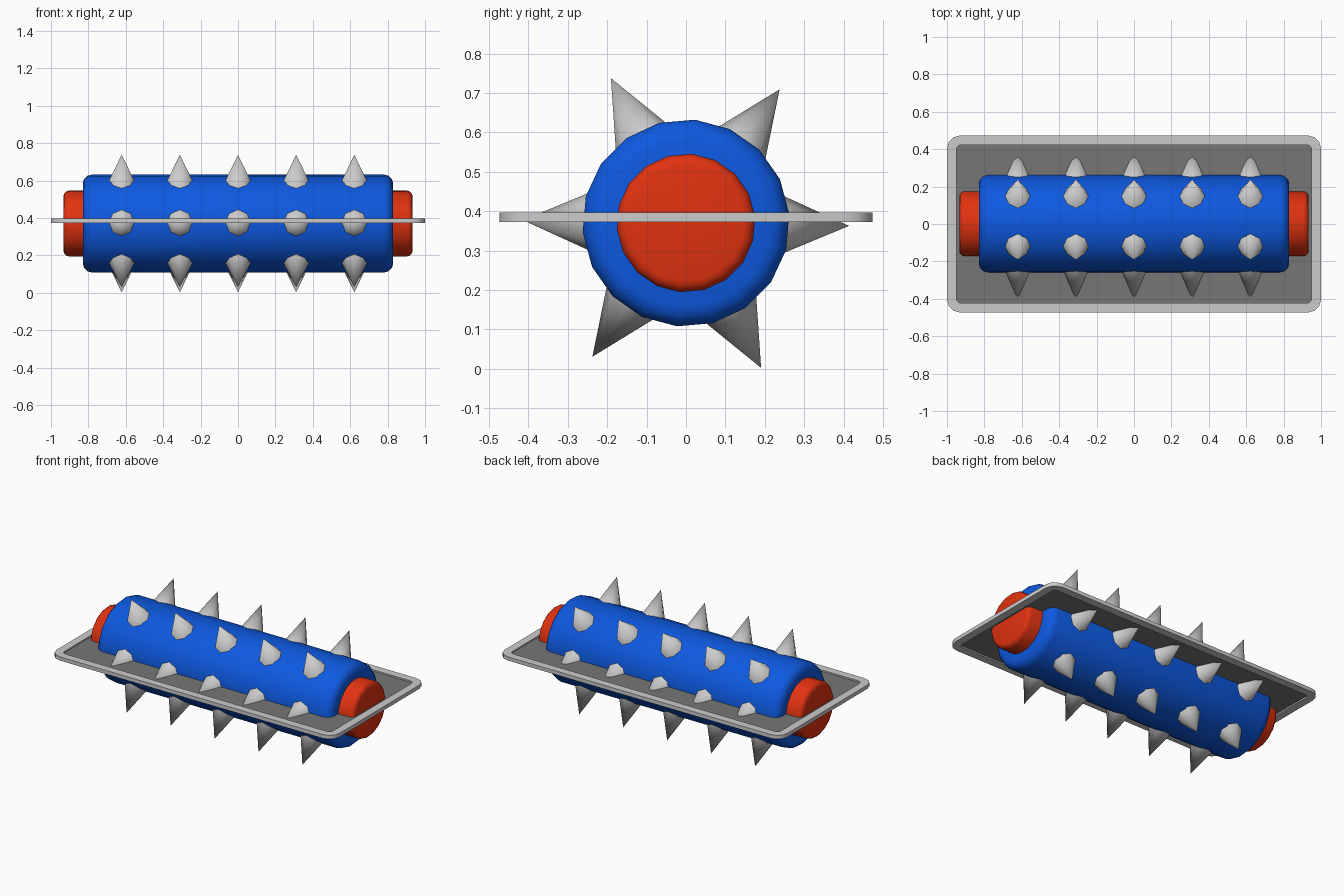
import bpy, bmesh, math
from mathutils import Matrix, Vector

if "Cube" in bpy.data.objects:
    bpy.data.objects.remove(bpy.data.objects["Cube"], do_unlink=True)

AXIS_Z = 0.37


def material(name, rgb):
    m = bpy.data.materials.new(name)
    m.use_nodes = True
    m.diffuse_color = (*rgb, 1)
    m.node_tree.nodes["Principled BSDF"].inputs["Base Color"].default_value = (*rgb, 1)
    return m


blue = material("blue", (0.004, 0.1, 0.75))
red = material("red", (0.75, 0.032, 0.005))
steel = material("light grey", (0.6, 0.6, 0.6))
dark = material("dark grey", (0.18, 0.18, 0.18))


def make(name, bm, mat, smooth=None):
    bmesh.ops.recalc_face_normals(bm, faces=bm.faces[:])
    mesh = bpy.data.meshes.new(name)
    bm.to_mesh(mesh)
    bm.free()
    mesh.materials.append(mat)
    ob = bpy.data.objects.new(name, mesh)
    bpy.context.collection.objects.link(ob)
    if smooth:
        bpy.ops.object.select_all(action="DESELECT")
        ob.select_set(True)
        bpy.context.view_layer.objects.active = ob
        bpy.ops.object.shade_smooth_by_angle(angle=math.radians(smooth))
    return ob


def roller(name, radius, half, bevel, mat):
    """Round-edged drum lying along x."""
    bm = bmesh.new()
    turn = Matrix.Rotation(math.radians(5), 4, "X") @ Matrix.Rotation(math.pi / 2, 4, "Y")
    bmesh.ops.create_cone(bm, cap_ends=True, segments=18, radius1=radius, radius2=radius,
                          depth=2 * half, matrix=Matrix.Translation((0, 0, AXIS_Z)) @ turn)
    rims = [e for e in bm.edges if any(len(f.verts) > 4 for f in e.link_faces)]
    bmesh.ops.bevel(bm, geom=rims, offset=bevel, segments=3, profile=0.5, affect="EDGES")
    return make(name, bm, mat, 35)


def rounded_rect(bm, hx, hy, r, z):
    """Ring of vertices with three-step rounded corners."""
    ring = []
    for i, (sx, sy) in enumerate(((1, 1), (-1, 1), (-1, -1), (1, -1))):
        for k in range(4):
            a = math.radians(90 * i + 30 * k)
            ring.append(bm.verts.new((sx * (hx - r) + r * math.cos(a),
                                      sy * (hy - r) + r * math.sin(a), z)))
    return ring


# Drum and the shaft showing at both ends
roller("drum", 0.263, 0.83, 0.05, blue)
roller("shaft", 0.176, 0.933, 0.028, red)

# Five rings of six spikes
bm = bmesh.new()
length = 0.2
for x in (-0.622, -0.311, 0, 0.311, 0.622):
    for angle in (-1, 55, 117.4, 179, 235, 297.4):
        a = math.radians(angle)
        d = Vector((0, math.cos(a), math.sin(a)))
        place = Matrix.Translation(Vector((x, 0, AXIS_Z)) + d * (0.414 - length / 2))
        bmesh.ops.create_cone(bm, cap_ends=True, segments=8, radius1=0.087, radius2=0,
                              depth=length, matrix=place @ Matrix.Rotation(a - math.pi / 2, 4, "X"))
make("spikes", bm, steel, 50)

# Frame around the drum
bm = bmesh.new()
low, high = 0.373, 0.397
rings = [rounded_rect(bm, 1, 0.473, 0.07, low), rounded_rect(bm, 1, 0.473, 0.07, high),
         rounded_rect(bm, 0.95, 0.423, 0.025, high), rounded_rect(bm, 0.95, 0.423, 0.025, low)]
for j in range(4):
    p, q = rings[j], rings[(j + 1) % 4]
    for i in range(16):
        n = (i + 1) % 16
        bm.faces.new((p[i], p[n], q[n], q[i]))
make("frame", bm, steel, 35)

# Thin panel filling the frame
bm = bmesh.new()
p = rounded_rect(bm, 0.952, 0.425, 0.025, 0.382)
q = rounded_rect(bm, 0.952, 0.425, 0.025, 0.388)
bm.faces.new(p)
bm.faces.new(q)
for i in range(16):
    n = (i + 1) % 16
    bm.faces.new((p[i], p[n], q[n], q[i]))
make("panel", bm, dark)
